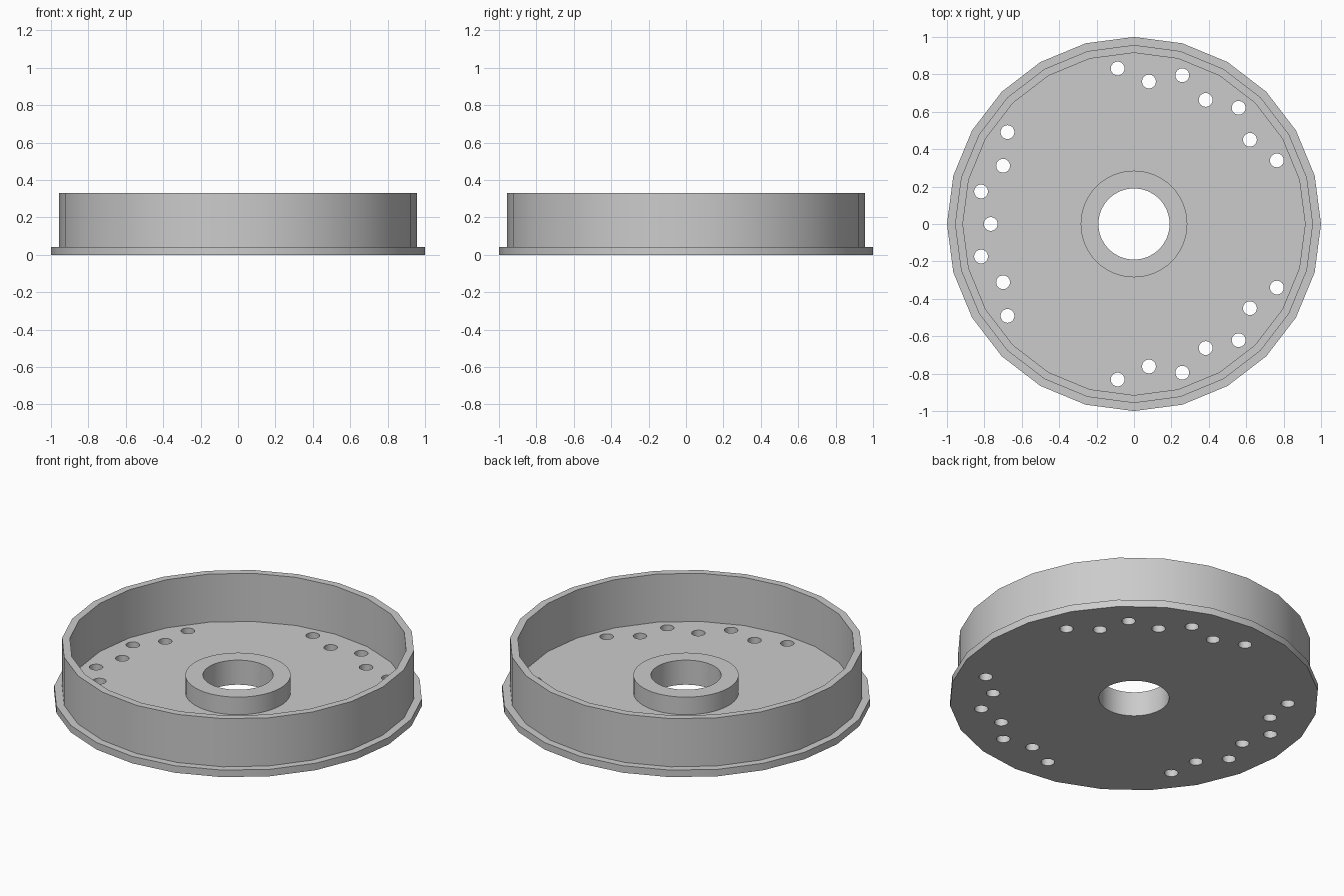
import bpy
import bmesh
from math import cos, sin, pi, radians
from mathutils import Matrix

old = bpy.data.objects.get("Cube")
if old:
    bpy.data.objects.remove(old, do_unlink=True)

PLATE_TOP, RIM_TOP, HUB_TOP = 0.042, 0.33, 0.147
BORE = 0.19
RIM_SIDES, ROUND_SIDES = 24, 64

grey = bpy.data.materials.new("plain grey")
grey.use_nodes = True
grey.diffuse_color = (0.6, 0.6, 0.6, 1)
grey.node_tree.nodes["Principled BSDF"].inputs["Base Color"].default_value = (0.6, 0.6, 0.6, 1)


def finish(name, bm):
    """Turn a bmesh into a named grey object."""
    bmesh.ops.recalc_face_normals(bm, faces=bm.faces)
    mesh = bpy.data.meshes.new(name)
    bm.to_mesh(mesh)
    bm.free()
    mesh.materials.append(grey)
    obj = bpy.data.objects.new(name, mesh)
    bpy.context.collection.objects.link(obj)
    return obj


def add_cylinder(bm, x, y, radius, z0, z1, sides):
    bmesh.ops.create_cone(bm, cap_ends=True, segments=sides, radius1=radius,
                          radius2=radius, depth=z1 - z0,
                          matrix=Matrix.Translation((x, y, (z0 + z1) / 2)))


def tube(name, outer, inner, z0, z1, sides):
    """Closed ring with a rectangular section."""
    bm = bmesh.new()
    section = [(outer, z0), (outer, z1), (inner, z1), (inner, z0)]
    loops = [[bm.verts.new((r * cos(2 * pi * i / sides), r * sin(2 * pi * i / sides), z))
              for i in range(sides)] for r, z in section]
    for a, b in zip(loops, loops[1:] + loops[:1]):
        for i in range(sides):
            j = (i + 1) % sides
            bm.faces.new((a[i], a[j], b[j], b[i]))
    return finish(name, bm)


def smooth(obj):
    bpy.ops.object.select_all(action="DESELECT")
    obj.select_set(True)
    bpy.context.view_layer.objects.active = obj
    bpy.ops.object.shade_smooth_by_angle(angle=radians(30))


# Base plate with its projecting flange
bm = bmesh.new()
add_cylinder(bm, 0, 0, 1, 0, PLATE_TOP, RIM_SIDES)
plate = finish("base_plate", bm)

# Cutter: centre bore plus staggered small holes, mirrored front to back
bm = bmesh.new()
add_cylinder(bm, 0, 0, BORE, -0.1, 0.2, ROUND_SIDES)
steps = [*range(2, 9), *range(12, 16)]
for k in steps + [-k for k in steps if k != 15]:
    r = 0.766 if k % 2 else 0.836
    a = radians(12 * k)
    add_cylinder(bm, r * cos(a), r * sin(a), 0.037, -0.1, 0.2, 24)
cutter = finish("hole_cutter", bm)
cutter.hide_render = True

cut = plate.modifiers.new("holes", "BOOLEAN")
cut.operation = "DIFFERENCE"
cut.solver = "EXACT"
cut.object = cutter
bpy.context.view_layer.objects.active = plate
bpy.ops.object.modifier_apply(modifier=cut.name)
bpy.data.objects.remove(cutter, do_unlink=True)

# Tall outer wall and low centre hub, both standing on the plate
wall = tube("outer_wall", 0.957, 0.915, PLATE_TOP, RIM_TOP, RIM_SIDES)
hub = tube("centre_hub", 0.285, BORE, PLATE_TOP, HUB_TOP, ROUND_SIDES)

for part in (plate, wall, hub):
    smooth(part)
